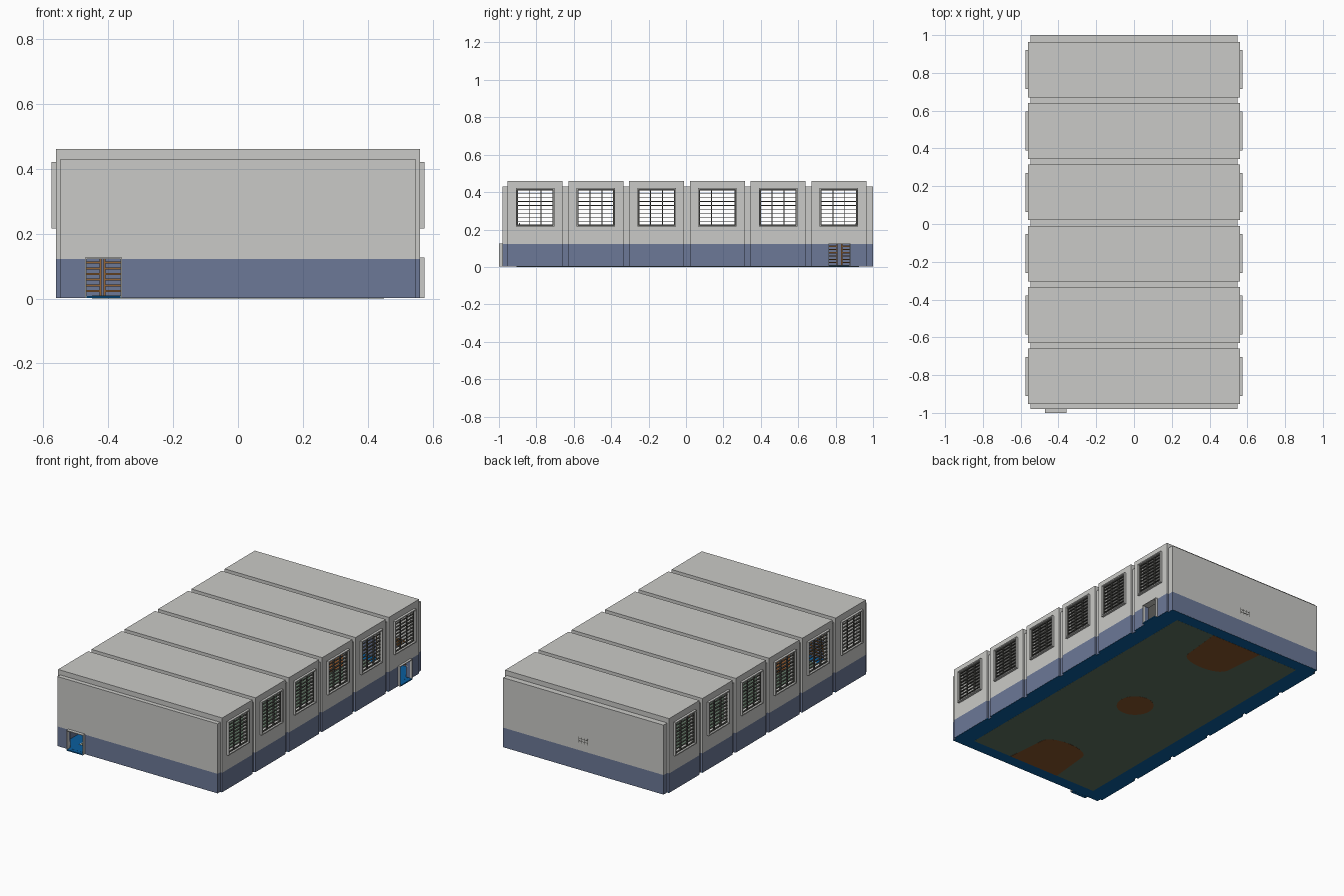
import bpy, bmesh, math

if "Cube" in bpy.data.objects:
    bpy.data.objects.remove(bpy.data.objects["Cube"])

def mat(name, r, g, b):
    m = bpy.data.materials.new(name)
    m.diffuse_color = (r, g, b, 1)
    m.use_nodes = True
    m.node_tree.nodes["Principled BSDF"].inputs["Base Color"].default_value = m.diffuse_color
    return m

GREY = mat("wall_grey", 0.59, 0.59, 0.57)
BLUE = mat("dado_blue", 0.15, 0.19, 0.31)
FLOOR = mat("floor_blue", 0.003, 0.11, 0.34)
GREEN = mat("court_green", 0.11, 0.17, 0.12)
ORANGE = mat("key_orange", 0.25, 0.09, 0.025)
FRAME = mat("window_bar_grey", 0.09, 0.09, 0.08)
WOOD = mat("bar_wood", 0.30, 0.13, 0.035)
WHITE = mat("line_white", 0.8, 0.8, 0.8)

def boxes(name, material, items):
    """One object from many boxes (x0, x1, y0, y1, z0, z1)."""
    bm = bmesh.new()
    for x0, x1, y0, y1, z0, z1 in items:
        vs = bmesh.ops.create_cube(bm, size=1)["verts"]
        for v in vs:
            v.co = ((x0 + x1) / 2 + v.co.x * (x1 - x0),
                    (y0 + y1) / 2 + v.co.y * (y1 - y0),
                    (z0 + z1) / 2 + v.co.z * (z1 - z0))
    return finish(name, material, bm)

def finish(name, material, bm):
    bmesh.ops.recalc_face_normals(bm, faces=bm.faces)
    me = bpy.data.meshes.new(name)
    bm.to_mesh(me)
    bm.free()
    me.materials.append(material)
    ob = bpy.data.objects.new(name, me)
    bpy.context.collection.objects.link(ob)
    return ob

def plate(name, material, pts, z0, z1):
    """Flat outline given thickness."""
    bm = bmesh.new()
    f = bm.faces.new([bm.verts.new((x, y, z0)) for x, y in pts])
    ext = bmesh.ops.extrude_face_region(bm, geom=[f])["geom"]
    for g in ext:
        if isinstance(g, bmesh.types.BMVert):
            g.co.z = z1
    return finish(name, material, bm)

Y0, Y1 = -0.98, 1.0
Z0, ZB = 0.002, 0.122           # wall foot, top of blue band
XI, XL, XB = 0.532, 0.547, 0.56  # inner face, link face, bay face
HB, HL = 0.46, 0.43             # bay and link roof heights
WZ0, WZ1, WH = 0.222, 0.414, 0.097
DX = (-0.467, -0.362)           # front door
DY = (0.765, 0.875)             # side door
centres = [-0.8065 + 0.3247 * i for i in range(6)]
bays = [(c - 0.147, c + 0.147) for c in centres]
edges = [Y0] + [e for b in bays for e in b] + [Y1]
links = [(edges[i], edges[i + 1]) for i in range(0, len(edges), 2)]

grey, blue, roof = [], [], []

def side(items, s, x1, y0, y1, z0, z1):
    a, b = sorted((s * XI, s * x1))
    items.append((a, b, y0, y1, z0, z1))

# recessed links between bays
for y0, y1 in links:
    roof.append((-XL, XL, y0, y1, HL - 0.01, HL))
    for s in (-1, 1):
        side(blue, s, XL, y0, y1, Z0, ZB)
        side(grey, s, XL, y0, y1, ZB, HL - 0.01)

# bays with window openings
for i, (y0, y1) in enumerate(bays):
    c = centres[i]
    roof.append((-XB, XB, y0, y1, HL - 0.01, HB))
    for s in (-1, 1):
        side(grey, s, XB, y0, y1, ZB, WZ0)
        side(grey, s, XB, y0, c - WH, WZ0, WZ1)
        side(grey, s, XB, c + WH, y1, WZ0, WZ1)
        side(grey, s, XB, y0, y1, WZ1, HL - 0.01)
        if s == 1 and i == 5:
            side(blue, s, XB, y0, DY[0], Z0, ZB)
            side(blue, s, XB, DY[1], y1, Z0, ZB)
        else:
            side(blue, s, XB, y0, y1, Z0, ZB)

# end walls
grey.append((-XI, XI, Y0, Y0 + 0.012, ZB, HL - 0.01))
grey.append((-XI, XI, Y1 - 0.012, Y1, ZB, HL - 0.01))
blue.append((-XI, DX[0], Y0, Y0 + 0.012, Z0, ZB))
blue.append((DX[1], XI, Y0, Y0 + 0.012, Z0, ZB))
blue.append((-XI, XI, Y1 - 0.012, Y1, Z0, ZB))
boxes("upper_walls", GREY, grey)
boxes("lower_walls", BLUE, blue)
boxes("roof_slabs", GREY, roof)

# window surrounds and glazing bars
surround, bars = [], []
for c in centres:
    for s in (-1, 1):
        a, b = sorted((s * 0.545, s * 0.574))
        o, t = WH + 0.006, 0.007
        surround += [(a, b, c - o, c - o + t, WZ0 - t, WZ1 + t),
                     (a, b, c + o - t, c + o, WZ0 - t, WZ1 + t),
                     (a, b, c - o, c + o, WZ0 - t, WZ0),
                     (a, b, c - o, c + o, WZ1, WZ1 + t)]
        a, b = sorted((s * 0.553, s * 0.562))
        for k in range(4):
            y = c - WH + 0.002 + k * (2 * WH - 0.004) / 3
            bars.append((a, b, y - 0.0025, y + 0.0025, WZ0, WZ1))
        for k in range(10):
            z = WZ0 + 0.002 + k * (WZ1 - WZ0 - 0.004) / 9
            h = 0.003 if k in (0, 6, 9) else 0.0016
            bars.append((a, b, c - WH, c + WH, z - h, z + h))
boxes("window_surrounds", GREY, surround)
boxes("window_bars", FRAME, bars)

# door surrounds
t = 0.004
boxes("door_surrounds", GREY, [
    (DX[0] - t, DX[0], -1.0, -0.965, Z0, ZB + t), (DX[1], DX[1] + t, -1.0, -0.965, Z0, ZB + t),
    (DX[0], DX[1], -1.0, -0.965, ZB, ZB + t),
    (XI, 0.574, DY[0] - t, DY[0], Z0, ZB + t), (XI, 0.574, DY[1], DY[1] + t, Z0, ZB + t),
    (XI, 0.574, DY[0], DY[1], ZB, ZB + t)])

# floor with door thresholds
fl = [(-XL + 0.001, XL - 0.001, Y0 + 0.001, Y1 - 0.001, 0.001, 0.008),
      (DX[0], DX[1], -1.0, Y0, 0.001, 0.008), (XL, 0.574, DY[0], DY[1], 0.001, 0.008)]
for y0, y1 in bays:
    for s in (-1, 1):
        a, b = sorted((s * (XL - 0.001), s * (XB - 0.001)))
        fl.append((a, b, y0, y1, 0.001, 0.0075))
boxes("floor", FLOOR, fl)

# court markings
CY, CX, CL = 0.01, 0.45, 0.915
boxes("court", GREEN, [(-CX, CX, CY - CL, CY + CL, 0.0005, 0.0088)])
circle = [(0.107 * math.cos(a * math.pi / 16), CY + 0.107 * math.sin(a * math.pi / 16)) for a in range(32)]
plate("centre_circle", ORANGE, circle, 0.0, 0.0096)
for s, n in ((-1, "front"), (1, "back")):
    pts = [(0.175, CL), (0.15, CL - 0.26)]
    pts += [(0.15 * math.cos(a * math.pi / 10), CL - 0.26 - 0.07 * math.sin(a * math.pi / 10)) for a in range(1, 10)]
    pts += [(-0.15, CL - 0.26), (-0.175, CL)]
    plate(n + "_key", ORANGE, [(x, CY + s * y) for x, y in pts], 0.0, 0.0096)
w = 0.004
boxes("court_lines", WHITE, [
    (-CX, -CX + w, CY - CL, CY + CL, 0.008, 0.0094), (CX - w, CX, CY - CL, CY + CL, 0.008, 0.0094),
    (-CX, CX, CY - CL, CY - CL + w, 0.008, 0.0094), (-CX, CX, CY + CL - w, CY + CL, 0.008, 0.0094),
    (-CX, CX, CY - w / 2, CY + w / 2, 0.008, 0.0094)])

# climbing bars on the inside walls
wood = []
def ladder(along_x, a, b, p0, p1):
    def add(u0, u1, q0, q1, z0, z1):
        wood.append((u0, u1, q0, q1, z0, z1) if along_x else (q0, q1, u0, u1, z0, z1))
    for u in (a, b - 0.006):
        add(u, u + 0.006, p0, p1, 0.008, 0.17)
    for k in range(9):
        z = 0.02 + k * 0.0175
        add(a, b, p0 + 0.004, p1 - 0.004, z, z + 0.006)
for a, b in ((-0.3, -0.14), (0.18, 0.34), (0.36, 0.515)):
    ladder(True, a, b, Y0 + 0.012, Y0 + 0.026)
for a, b in ((-0.525, -0.42), (-0.414, -0.26), (0.26, 0.41), (0.42, 0.525)):
    ladder(True, a, b, Y1 - 0.026, Y1 - 0.012)
for a, b in ((0.34, 0.48), (0.50, 0.64), (0.67, 0.81), (0.83, 0.96)):
    ladder(False, a, b, -XI, -XI + 0.014)
boxes("climbing_bars", WOOD, wood)

# basket boards, arms and rims
arms, boards = [], []
for s, wall in ((-1, Y0 + 0.01), (1, Y1 - 0.01)):
    yb = wall - s * 0.08
    ya, yc = sorted((yb, wall))
    for x in (-0.025, 0.02):
        for z in (0.17, 0.2):
            arms.append((x, x + 0.005, ya, yc, z, z + 0.005))
    boards.append((-0.06, 0.06, yb - 0.003, yb + 0.003, 0.16, 0.235))
    bpy.ops.mesh.primitive_torus_add(location=(0, yb - s * 0.022, 0.175), major_radius=0.016,
                                     minor_radius=0.0015, major_segments=20, minor_segments=6)
    rim = bpy.context.object
    rim.name = ("front" if s < 0 else "back") + "_basket_rim"
    rim.data.materials.append(ORANGE)
    bpy.ops.object.shade_smooth_by_angle()
# bracket ends showing on the back wall
for x in (-0.033, -0.012, 0.009, 0.03):
    arms.append((x, x + 0.003, Y1 - 0.005, Y1 + 0.0008, 0.168, 0.205))
for z in (0.178, 0.194):
    arms.append((-0.033, 0.033, Y1 - 0.005, Y1 + 0.0008, z, z + 0.003))
boxes("basket_brackets", FRAME, arms)
boxes("basket_boards", WHITE, boards)
